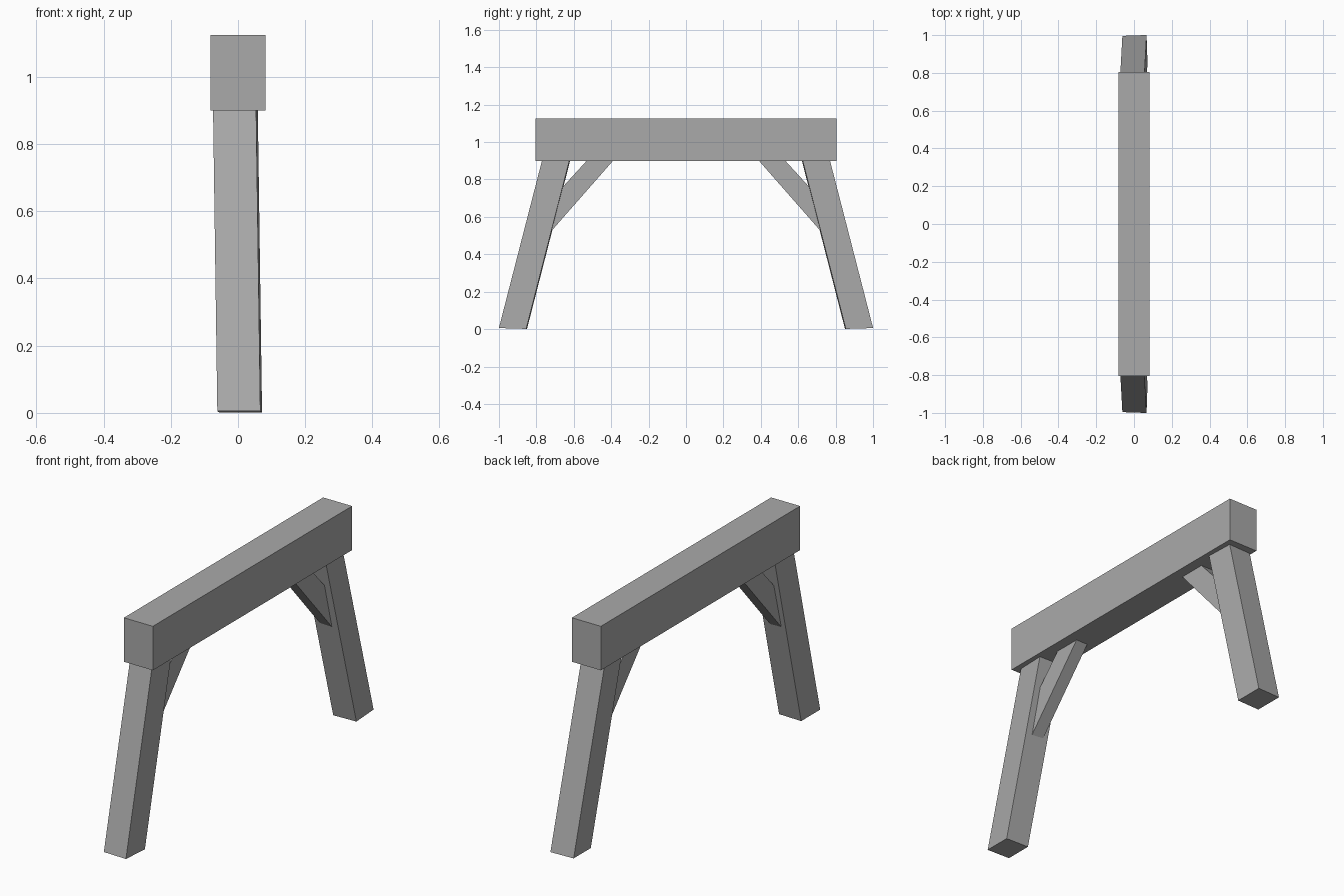
import bpy
import bmesh
from mathutils import Vector

cube = bpy.data.objects.get("Cube")
if cube:
    bpy.data.objects.remove(cube, do_unlink=True)

# One plain grey for the whole trestle
grey = bpy.data.materials.new("plain_grey")
grey.use_nodes = True
GREY = (0.4, 0.4, 0.4, 1)
grey.diffuse_color = GREY
grey.node_tree.nodes["Principled BSDF"].inputs["Base Color"].default_value = GREY


def slab(name, profile, x_mid, width, adjust=None, flip=False):
    """Extrude a (y, z) profile across x, bend its points, optionally mirror in y."""
    bm = bmesh.new()
    face = bm.faces.new([bm.verts.new((x_mid - width / 2, y, z)) for y, z in profile])
    ext = bmesh.ops.extrude_face_region(bm, geom=[face])
    moved = [g for g in ext["geom"] if isinstance(g, bmesh.types.BMVert)]
    bmesh.ops.translate(bm, vec=Vector((width, 0, 0)), verts=moved)
    for v in bm.verts:
        if adjust:
            adjust(v.co)
        if flip:
            v.co.y = -v.co.y
    bmesh.ops.recalc_face_normals(bm, faces=bm.faces)
    mesh = bpy.data.meshes.new(name)
    bm.to_mesh(mesh)
    bm.free()
    mesh.materials.append(grey)
    obj = bpy.data.objects.new(name, mesh)
    bpy.context.collection.objects.link(obj)
    return obj


SLOPE = 0.256       # inward lean of the legs
LEG_TOP = 1.0       # legs end inside the beam


def lean_leg(co):
    """Slight twist, sideways lean and uneven foot of a hand-set post."""
    off = co.y - (-0.925 + SLOPE * co.z)
    x = co.x
    co.x += 0.035 * off - 0.014 * co.z
    co.y -= 0.035 * x
    if co.z < 0.5:
        co.z += 0.0035 - 0.03 * off


# Top beam
slab("top_beam", [(-0.805, 0.9), (0.805, 0.9), (0.805, 1.125), (-0.805, 1.125)], 0, 0.164)

# Splayed legs and diagonal braces, mirrored front to back
rise = SLOPE * LEG_TOP
leg = [(-0.998, 0), (-0.852, 0), (-0.852 + rise, LEG_TOP), (-0.998 + rise, LEG_TOP)]
brace = [(-0.75, 0.49), (-0.355, 0.94), (-0.495, 0.94), (-0.70, 0.715)]
for side, flip in (("front", False), ("back", True)):
    slab(side + "_leg", leg, 0.005, 0.128, lean_leg, flip)
    slab(side + "_brace", brace, -0.005, 0.066, None, flip)
